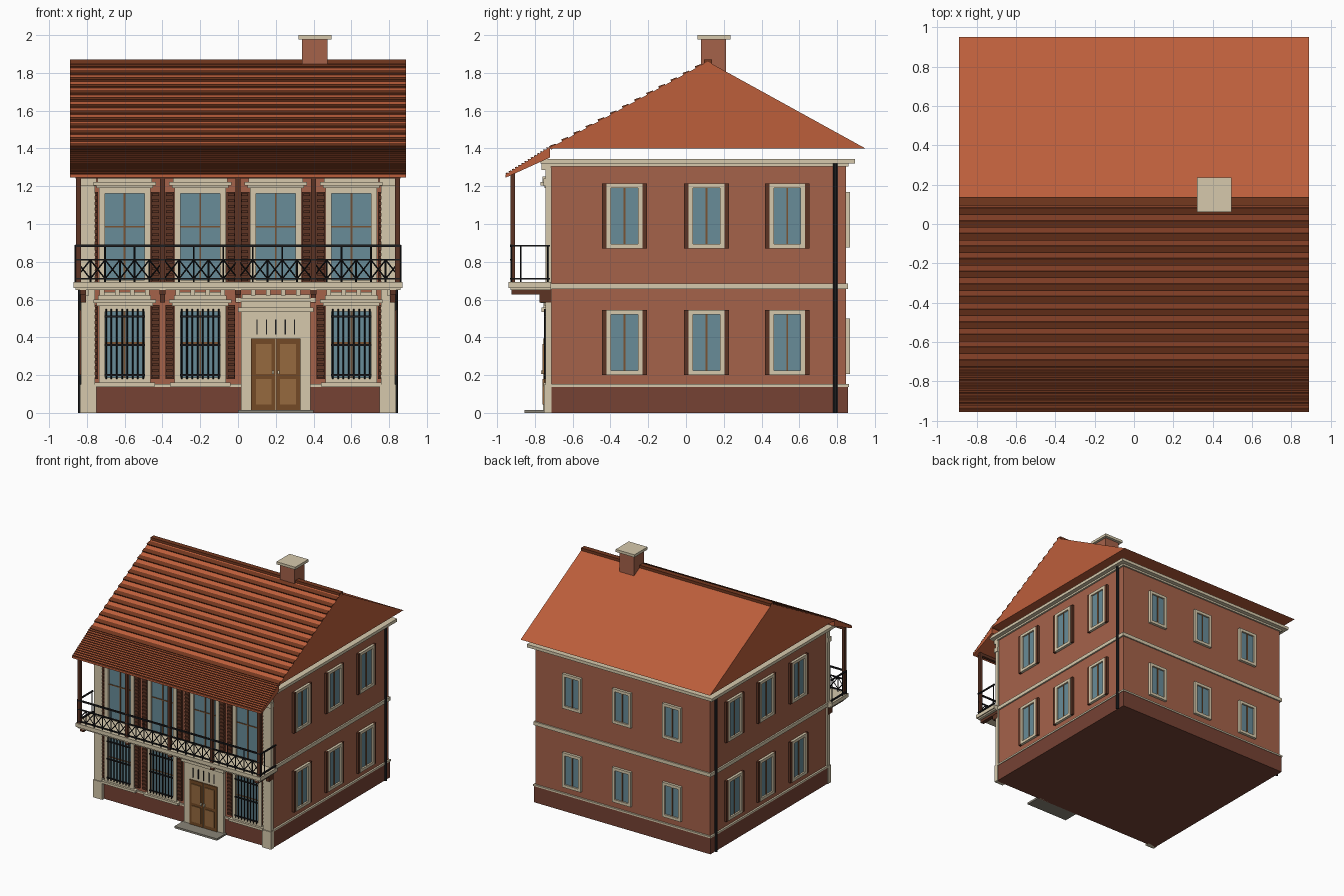
import bpy, bmesh, math
from mathutils import Vector, Matrix

if "Cube" in bpy.data.objects:
    bpy.data.objects.remove(bpy.data.objects["Cube"])

COL = dict(wall="A5624A", plinth="764234", stone="D6C9AC", glass="688C99", wood="5C3424",
           mullion="7A5434", iron="1E1E20", roof="BC5E3B", rib="74381F", door="734A26",
           panel="966A3E", step="8A8578", pipe="26282A")
mats, meshes = {}, {}

def mat(key):
    if key not in mats:
        m = bpy.data.materials.new(key)
        rgb = [int(COL[key][i:i + 2], 16) / 255 for i in (0, 2, 4)]
        m.diffuse_color = [((c + 0.055) / 1.055) ** 2.4 for c in rgb] + [1]
        m.use_nodes = True
        m.node_tree.nodes["Principled BSDF"].inputs["Base Color"].default_value = m.diffuse_color
        mats[key] = m
    return mats[key]

def get(name, col):
    if name not in meshes:
        meshes[name] = (bmesh.new(), col)
    return meshes[name][0]

def box(name, col, x0, x1, y0, y1, z0, z1):
    m = Matrix.Translation(((x0 + x1) / 2, (y0 + y1) / 2, (z0 + z1) / 2))
    m = m @ Matrix.Diagonal((abs(x1 - x0), abs(y1 - y0), abs(z1 - z0), 1))
    bmesh.ops.create_cube(get(name, col), size=1, matrix=m)

def rod(name, col, p, q, r=0.004, sides=4):
    p, q = Vector(p), Vector(q)
    m = Matrix.Translation((p + q) / 2) @ (q - p).to_track_quat('Z', 'Y').to_matrix().to_4x4()
    bmesh.ops.create_cone(get(name, col), cap_ends=True, segments=sides, radius1=r, radius2=r,
                          depth=(q - p).length, matrix=m)

def prism(name, col, prof, x):
    bm = get(name, col)
    a = [bm.verts.new((-x, y, z)) for y, z in prof]
    b = [bm.verts.new((x, y, z)) for y, z in prof]
    bm.faces.new(a)
    bm.faces.new(b[::-1])
    for i in range(len(prof)):
        j = (i + 1) % len(prof)
        bm.faces.new((a[i], b[i], b[j], a[j]))

XW, YF, YB = 0.82, -0.715, 0.847

# box placed on a wall: u along the wall, d outward from it
def wbox(wall, name, col, u0, u1, d0, d1, z0, z1):
    if wall == 'front':
        box(name, col, u0, u1, YF - d1, YF - d0, z0, z1)
    elif wall == 'back':
        box(name, col, u0, u1, YB + d0, YB + d1, z0, z1)
    else:
        s = 1 if wall == 'right' else -1
        box(name, col, s * (XW + d0), s * (XW + d1), u0, u1, z0, z1)

# frame ring, glass and mullions
def window(wall, u, z0, z1, hw, t, rails=()):
    n = wall + "_window_"
    for s in (-1, 1):
        wbox(wall, n + "frames", "stone", u + s * hw, u + s * (hw - t), 0, 0.022, z0, z1)
    for a, b in ((z0, z0 + t), (z1 - t, z1)):
        wbox(wall, n + "frames", "stone", u - hw + t, u + hw - t, 0, 0.022, a, b)
    wbox(wall, n + "glass", "glass", u - hw + t, u + hw - t, 0, 0.008, z0 + t, z1 - t)
    wbox(wall, n + "mullions", "mullion", u - 0.005, u + 0.005, 0.008, 0.014, z0 + t, z1 - t)
    for r in rails:
        wbox(wall, n + "mullions", "mullion", u - hw + t, u + hw - t, 0.008, 0.013, r - 0.004, r + 0.004)

def shutters(wall, u, hw, w, z0, z1, slats):
    for s in (-1, 1):
        a, b = u + s * hw, u + s * (hw + w)
        wbox(wall, wall + "_shutters", "wood", a, b, 0, 0.02, z0, z1)
        for i in range(slats):
            z = z0 + (i + 0.5) * (z1 - z0) / slats
            wbox(wall, wall + "_shutters", "wood", a + s * 0.006, b - s * 0.003, 0.02, 0.028, z - 0.008, z + 0.006)

# walls and mouldings
box("house_walls", "wall", -XW, XW, YF, YB, 0.1, 1.33)
box("plinth", "plinth", -0.83, 0.83, -0.726, 0.858, 0, 0.138)
box("plinth_moulding", "stone", -0.835, 0.835, -0.73, 0.862, 0.138, 0.152)
box("belt_course", "stone", -0.833, 0.833, -0.727, 0.858, 0.655, 0.685)
box("cornice", "stone", -0.835, 0.835, -0.73, 0.86, 1.305, 1.32)
box("cornice", "stone", -0.87, 0.87, -0.77, 0.895, 1.32, 1.345)
box("cornice", "stone", -0.83, 0.83, -0.765, -0.715, 1.285, 1.32)

# corner pilasters and drain pipes
for s in (-1, 1):
    box("corner_pilasters", "stone", s * 0.757, s * 0.832, -0.745, -0.712, 0, 1.3)
    box("corner_pilasters", "stone", s * 0.75, s * 0.836, -0.752, -0.712, 0, 0.15)
    box("corner_pilasters", "stone", s * 0.75, s * 0.838, -0.755, -0.712, 1.2, 1.24)
    rod("drain_pipes", "pipe", (s * 0.836, 0.79, 0), (s * 0.836, 0.79, 1.32), 0.011, 10)

# side and back windows
for z0 in (0.2, 0.87):
    for wall in ('left', 'right'):
        for y in (-0.325, 0.108, 0.536):
            window(wall, y, z0, z0 + 0.345, 0.095, 0.024)
            shutters(wall, y, 0.095, 0.024, z0, z0 + 0.345, 0)
    for x in (-0.47, 0, 0.47):
        window('back', x, z0 + 0.005, z0 + 0.3, 0.087, 0.024)

# front windows with hoods, shutters and iron grilles
def hood(u, z, steps):
    for h, hw, d in steps:
        wbox('front', "front_hoods", "stone", u - hw, u + hw, 0, d, z, z + h)
        z += h
for x in (-0.6, -0.2, 0.2, 0.6):
    window('front', x, 0.67, 1.195, 0.137, 0.033, (0.985,))
    shutters('front', x, 0.14, 0.045, 0.69, 1.17, 16)
    hood(x, 1.19, ((0.014, 0.15, 0.035), (0.018, 0.165, 0.055), (0.03, 0.145, 0.045)))
    if x == 0.2:
        continue
    window('front', x, 0.155, 0.57, 0.137, 0.033, (0.37,))
    shutters('front', x, 0.14, 0.045, 0.18, 0.57, 13)
    hood(x, 0.565, ((0.018, 0.15, 0.035), (0.018, 0.165, 0.055), (0.02, 0.14, 0.045), (0.02, 0.11, 0.035)))
    wbox('front', "front_sills", "stone", x - 0.16, x + 0.16, 0, 0.04, 0.14, 0.16)
    for i in range(8):
        u = x - 0.098 + i * 0.028
        rod("window_grilles", "iron", (u, -0.748, 0.18), (u, -0.748, 0.55), 0.004)
    for z in (0.2, 0.36, 0.51):
        wbox('front', "window_grilles", "iron", x - 0.108, x + 0.108, 0.029, 0.037, z - 0.005, z + 0.005)

# front door, surround and step
wbox('front', "door_surround", "stone", 0.015, 0.385, 0, 0.03, 0, 0.535)
hood(0.2, 0.535, ((0.022, 0.2, 0.05), (0.03, 0.185, 0.04), (0.02, 0.21, 0.06), (0.02, 0.18, 0.045)))
wbox('front', "door_leaves", "door", 0.07, 0.33, 0.02, 0.038, 0.015, 0.395)
wbox('front', "door_gap", "stone", 0.198, 0.202, 0.038, 0.041, 0.015, 0.395)
for u in (0.136, 0.264):
    for a, b in ((0.045, 0.18), (0.205, 0.365)):
        wbox('front', "door_panels", "panel", u - 0.042, u + 0.042, 0.038, 0.044, a, b)
for u in (0.185, 0.215):
    wbox('front', "door_knobs", "stone", u - 0.006, u + 0.006, 0.038, 0.052, 0.205, 0.225)
for i in range(5):
    u = 0.1 + i * 0.05
    wbox('front', "transom_bars", "iron", u - 0.003, u + 0.003, 0.03, 0.036, 0.415, 0.495)
box("door_step", "step", 0, 0.4, -0.855, -0.72, 0, 0.016)

# balcony floor, brackets, joists and posts
box("balcony_slab", "stone", -0.87, 0.87, -0.94, -0.715, 0.662, 0.693)
box("balcony_slab", "stone", -0.86, 0.86, -0.93, -0.715, 0.65, 0.662)
for i in range(-10, 11):
    box("balcony_dentils", "stone", i * 0.08 - 0.012, i * 0.08 + 0.012, -0.77, -0.715, 0.622, 0.652)
for x in (-0.845, -0.4, 0, 0.4, 0.845):
    box("balcony_posts", "wood", x - 0.013, x + 0.013, -0.93, -0.905, 0.69, 1.27)
    xb = max(-0.82, min(0.82, x))
    box("balcony_brackets", "wood", xb - 0.016, xb + 0.016, -0.925, -0.715, 0.627, 0.652)
    box("balcony_brackets", "wood", xb - 0.014, xb + 0.014, -0.775, -0.715, 0.585, 0.63)
box("porch_beam", "wood", -0.86, 0.86, -0.93, -0.905, 1.24, 1.265)

# iron railing with crossed lower panels
YR, XR = -0.925, 0.86
for z, h in ((0.885, 0.006), (0.81, 0.004), (0.71, 0.004)):
    box("railing", "iron", -XR, XR, YR - 0.006, YR + 0.006, z - h, z + h)
n = 22
w = 2 * XR / n
for i in range(n + 1):
    x = -XR + i * w
    rod("railing", "iron", (x, YR, 0.69), (x, YR, 0.885 if i % 2 == 0 else 0.81), 0.005)
    if i < n:
        rod("railing", "iron", (x, YR, 0.71), (x + w, YR, 0.81), 0.004)
        rod("railing", "iron", (x, YR, 0.81), (x + w, YR, 0.71), 0.004)
for s in (-1, 1):
    for z in (0.885, 0.71):
        box("railing", "iron", s * (XR - 0.006), s * (XR + 0.006), YR, -0.72, z - 0.005, z + 0.005)
    for y in (-0.875, -0.732):
        rod("railing", "iron", (s * XR, y, 0.69), (s * XR, y, 0.885), 0.005)

# main roof and porch roof
XRF = 0.89
prism("main_roof", "roof", ((-0.725, 1.4), (0.95, 1.4), (0.115, 1.86)), XRF)
prism("porch_roof", "roof", ((-0.955, 1.245), (-0.72, 1.352), (-0.72, 1.408), (-0.955, 1.262)), XRF)

# raised tile rows running along x
def tile_rows(name, a, b, count, frac, h):
    a, b = Vector(a), Vector(b)
    t = (b - a) / count
    up = Vector((-t.y, t.x)).normalized() * h
    for i in range(count):
        p = a + t * i
        q = p + t * frac
        prism(name, "rib", [p - up, q - up, q + up * 0.5, p + up], XRF)
tile_rows("main_roof_tiles", (-0.72, 1.403), (0.115, 1.86), 13, 0.5, 0.011)
tile_rows("porch_roof_tiles", (-0.952, 1.264), (-0.72, 1.408), 14, 0.55, 0.007)
box("ridge_cap", "rib", -XRF, XRF, 0.095, 0.138, 1.835, 1.87)
box("chimney", "wall", 0.34, 0.475, 0.08, 0.212, 1.7, 1.98)
box("chimney_cap", "stone", 0.32, 0.496, 0.06, 0.236, 1.978, 2.0)

for name, (bm, col) in meshes.items():
    bmesh.ops.recalc_face_normals(bm, faces=bm.faces)
    me = bpy.data.meshes.new(name)
    bm.to_mesh(me)
    bm.free()
    me.materials.append(mat(col))
    bpy.context.collection.objects.link(bpy.data.objects.new(name, me))
